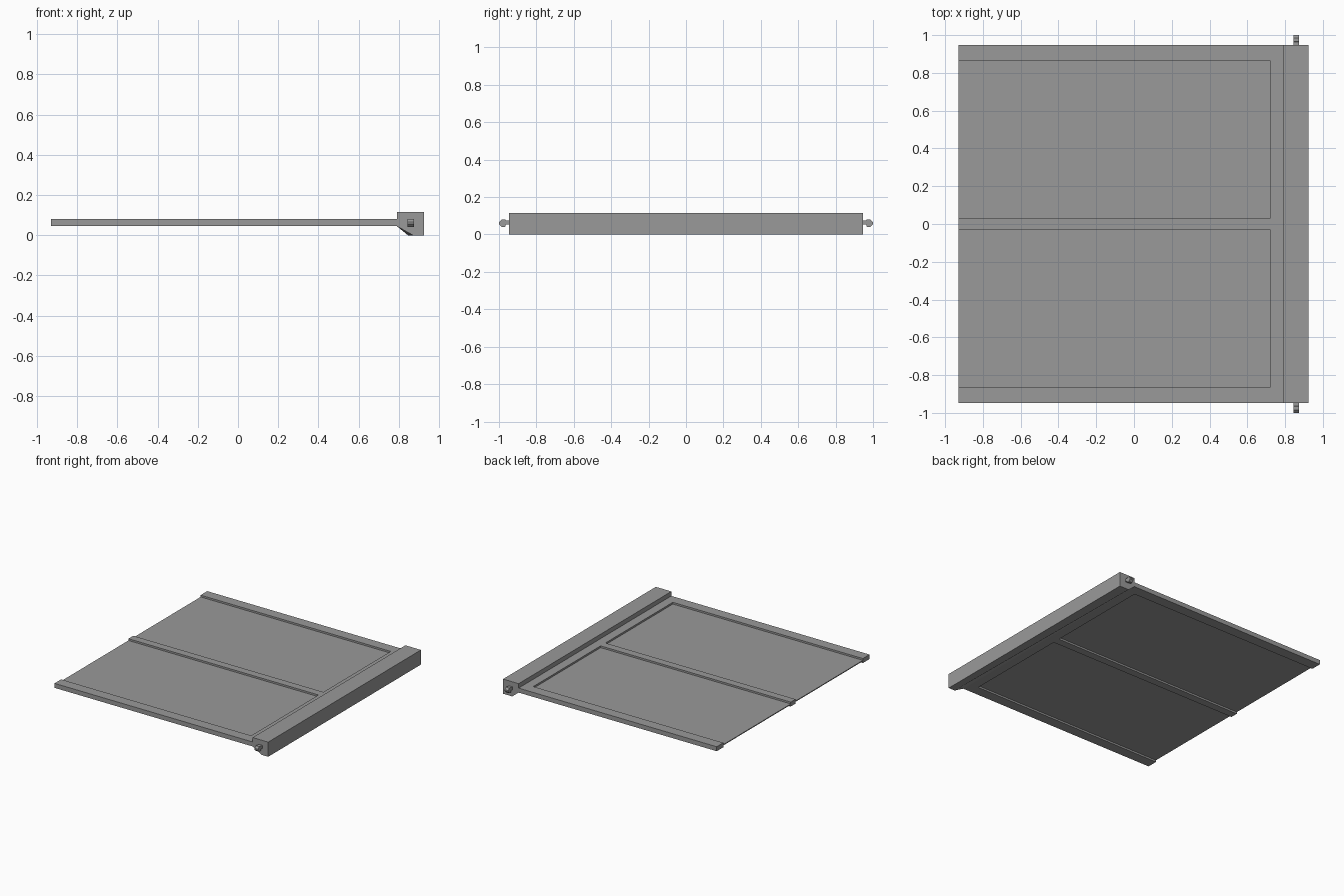
import bpy
import bmesh
from mathutils import Vector

cube = bpy.data.objects.get("Cube")
if cube:
    bpy.data.objects.remove(cube, do_unlink=True)

grey = bpy.data.materials.new("plain_grey")
grey.use_nodes = True
colour = (0.32, 0.32, 0.32, 1)
grey.diffuse_color = colour
grey.node_tree.nodes["Principled BSDF"].inputs["Base Color"].default_value = colour


def finish(name, bm):
    bmesh.ops.recalc_face_normals(bm, faces=bm.faces)
    mesh = bpy.data.meshes.new(name)
    bm.to_mesh(mesh)
    bm.free()
    mesh.materials.append(grey)
    obj = bpy.data.objects.new(name, mesh)
    bpy.context.collection.objects.link(obj)
    return obj


def loft(name, first, second):
    """Solid between two matching outlines."""
    bm = bmesh.new()
    a = [bm.verts.new(p) for p in first]
    b = [bm.verts.new(p) for p in second]
    bm.faces.new(a)
    bm.faces.new(b)
    n = len(a)
    for i in range(n):
        j = (i + 1) % n
        bm.faces.new((a[i], a[j], b[j], b[i]))
    return finish(name, bm)


LEFT, RAIL_END, RIGHT = -0.93, 0.79, 0.925
HALF = 0.947
LOW, HIGH = 0.045, 0.08

# Frame: a comb outline with three rails joined by a cross rail
upper = [(RAIL_END, HALF), (LEFT, HALF), (LEFT, 0.865), (0.72, 0.865),
         (0.72, 0.03), (LEFT, 0.03)]
outline = upper + [(x, -y) for x, y in reversed(upper)]
loft("panel_frame", [(x, y, LOW) for x, y in outline],
     [(x, y, HIGH) for x, y in outline])

# Thin sheets recessed between the rails
for side, name in ((1, "back_sheet"), (-1, "front_sheet")):
    rect = [(LEFT, 0.03), (0.72, 0.03), (0.72, 0.865), (LEFT, 0.865)]
    loft(name, [(x, side * y, 0.059) for x, y in rect],
         [(x, side * y, 0.066) for x, y in rect])


# Hinge bar: underside chamfer widens slightly toward the front
def bar_section(y, toe):
    return [(x, y, z) for x, z in
            ((RAIL_END, 0.115), (RIGHT, 0.115), (RIGHT, 0), (toe, 0), (RAIL_END, LOW))]


loft("hinge_bar", bar_section(-HALF, 0.87), bar_section(HALF, 0.845))

# Hooked pivot pins at both ends of the bar
pin = [(HALF, 0.076), (0.963, 0.076), (0.967, 0.08), (0.985, 0.08), (1, 0.066),
       (1, 0.055), (0.985, 0.04), (0.967, 0.04), (0.963, 0.053), (HALF, 0.053)]
for side, name in ((1, "back_pin"), (-1, "front_pin")):
    loft(name, [(0.844, side * y, z) for y, z in pin],
         [(0.874, side * y, z) for y, z in pin])
